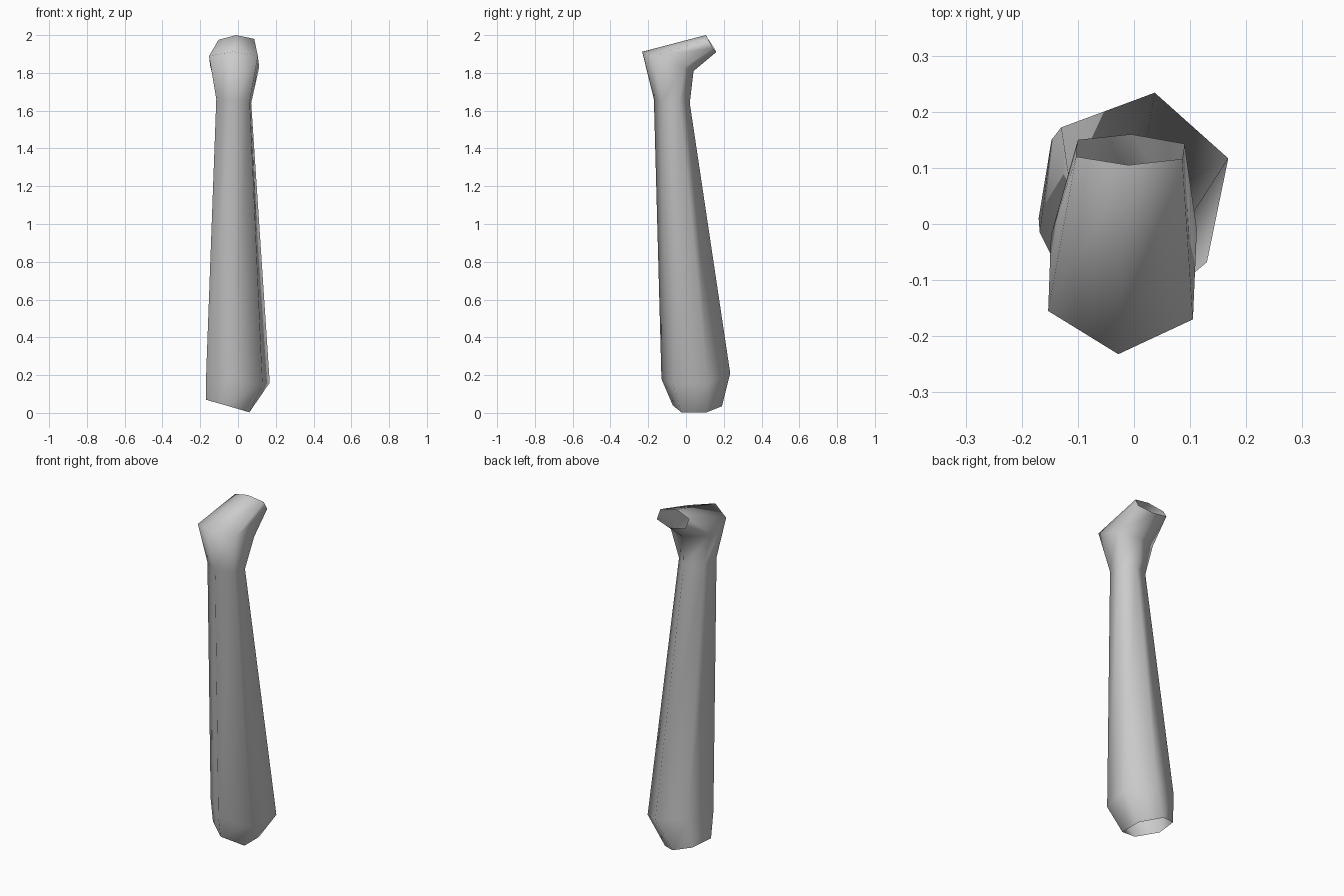
import bpy, bmesh

# Six-sided cross-sections from foot to tip; each goes round from the back
sections = [
    # bottom rim, slightly slanted
    [(-.045, .19, .035), (.06, .11, .003), (.06, -.025, .003),
     (-.065, -.07, .04), (-.17, .01, .07), (-.147, .15, .063)],
    # widest part
    [(.037, .234, .21), (.168, .117, .16), (.13, -.068, .15),
     (-.037, -.13, .18), (-.168, -.015, .22), (-.13, .172, .23)],
    # narrow neck
    [(0, .02, 1.64), (.07, -.035, 1.64), (.062, -.125, 1.65),
     (-.03, -.17, 1.66), (-.115, -.12, 1.66), (-.1, -.025, 1.65)],
    # elbow where the tube turns back
    [(-.01, .04, 1.81), (.112, -.01, 1.83), (.105, -.17, 1.89),
     (-.028, -.232, 1.912), (-.153, -.155, 1.89), (-.148, -.02, 1.84)],
    # open tip
    [(-.005, .16, 1.91), (.09, .143, 1.93), (.086, .116, 1.98),
     (-.01, .105, 2.0), (-.103, .12, 1.975), (-.1, .15, 1.93)],
]

# Skin the sections into one open-ended tube
bm = bmesh.new()
rings = [[bm.verts.new(p) for p in ring] for ring in sections]
for low, high in zip(rings, rings[1:]):
    for i in range(6):
        j = (i + 1) % 6
        bm.faces.new((low[j], low[i], high[i], high[j]))
for f in bm.faces:
    f.smooth = True

mesh = bpy.data.meshes.new("bent_tube")
bm.to_mesh(mesh)
bm.free()
tube = bpy.data.objects.new("bent_tube", mesh)
bpy.context.collection.objects.link(tube)
